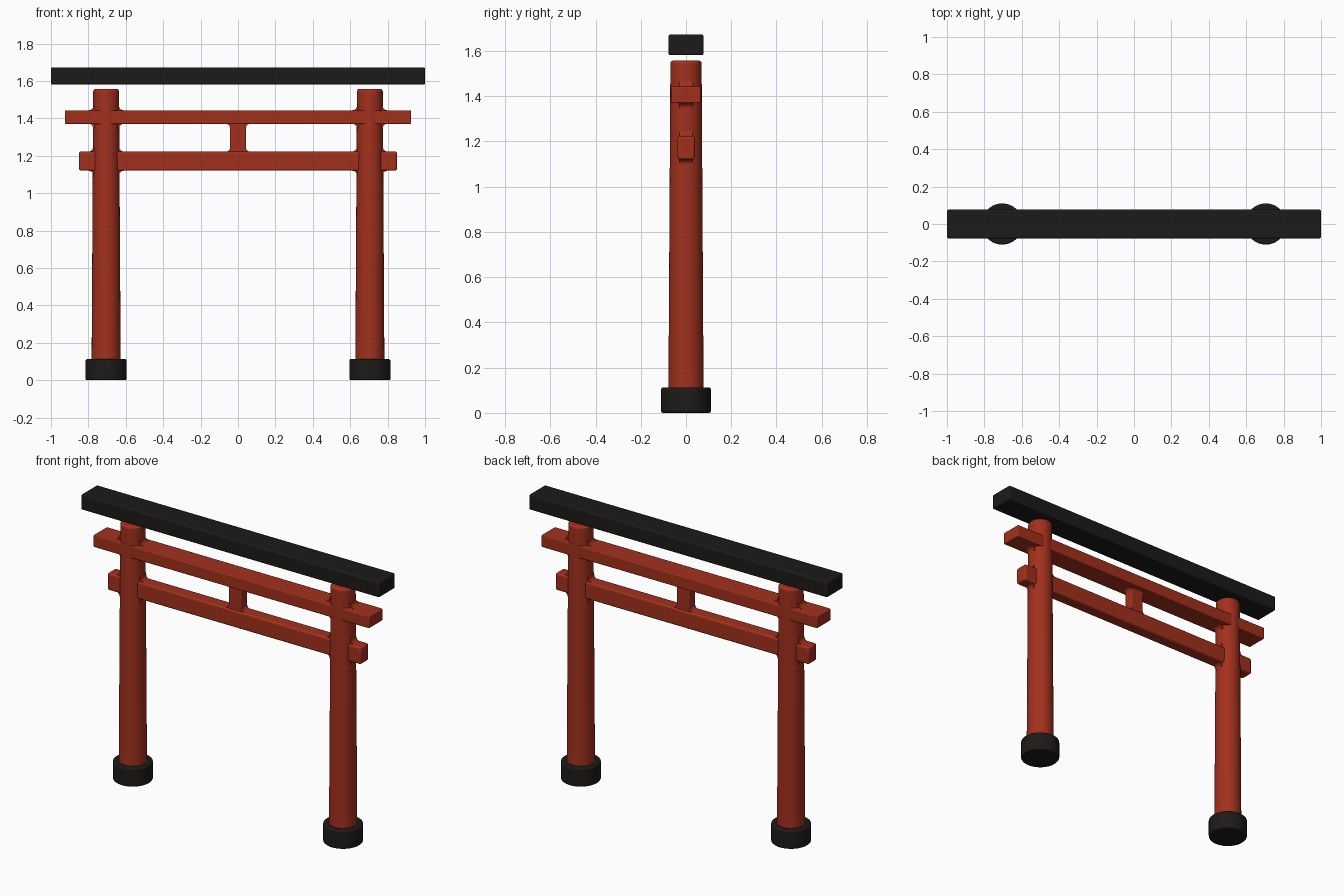
import bpy
import bmesh
import math
from mathutils import Matrix, Vector

default = bpy.data.objects.get("Cube")
if default:
    bpy.data.objects.remove(default, do_unlink=True)


def make_material(name, color):
    mat = bpy.data.materials.new(name)
    mat.use_nodes = True
    mat.diffuse_color = color
    shader = mat.node_tree.nodes["Principled BSDF"]
    shader.inputs["Base Color"].default_value = color
    shader.inputs["Roughness"].default_value = 0.7
    return mat


RED = make_material("red_paint", (0.36, 0.03, 0.012, 1))
BLACK = make_material("black_paint", (0.012, 0.011, 0.01, 1))


def finish(name, bm, mat, bevel=0.0):
    """Turn a bmesh into a softly bevelled, smooth-shaded object."""
    bmesh.ops.recalc_face_normals(bm, faces=bm.faces)
    mesh = bpy.data.meshes.new(name)
    bm.to_mesh(mesh)
    bm.free()
    mesh.materials.append(mat)
    obj = bpy.data.objects.new(name, mesh)
    bpy.context.collection.objects.link(obj)
    if bevel:
        mod = obj.modifiers.new("soft_edges", "BEVEL")
        mod.width = bevel
        mod.segments = 3
        mod.limit_method = "ANGLE"
        mod.angle_limit = math.radians(40)
    bpy.ops.object.select_all(action="DESELECT")
    obj.select_set(True)
    bpy.context.view_layer.objects.active = obj
    bpy.ops.object.shade_smooth_by_angle(angle=math.radians(35))


def beam(name, half_x, half_y, z0, z1, mat, bevel):
    bm = bmesh.new()
    size = Vector((2 * half_x, 2 * half_y, z1 - z0, 1))
    place = Matrix.Translation((0, 0, (z0 + z1) / 2)) @ Matrix.Diagonal(size)
    bmesh.ops.create_cube(bm, size=1, matrix=place)
    finish(name, bm, mat, bevel)


def drum(name, x, r0, r1, z0, z1, mat, bevel):
    bm = bmesh.new()
    bmesh.ops.create_cone(bm, cap_ends=True, segments=48, radius1=r0, radius2=r1,
                          depth=z1 - z0, matrix=Matrix.Translation((x, 0, (z0 + z1) / 2)))
    finish(name, bm, mat, bevel)


def fillets(name, corners, half_y, r=0.024, overlap=0.015):
    """Concave corner pieces; each corner is x, z and the open direction in x and z."""
    bm = bmesh.new()
    steps = 6
    for x, z, dx, dz in corners:
        arc = [(r - r * math.sin(a), r - r * math.cos(a))
               for a in (i * math.pi / 2 / steps for i in range(steps + 1))]
        outline = [(-overlap, -overlap), (r, -overlap)] + arc + [(-overlap, r)]
        verts = [bm.verts.new((x + dx * u, -half_y, z + dz * v)) for u, v in outline]
        face = bm.faces.new(verts)
        out = bmesh.ops.extrude_face_region(bm, geom=[face])
        moved = [v for v in out["geom"] if isinstance(v, bmesh.types.BMVert)]
        bmesh.ops.translate(bm, verts=moved, vec=(0, 2 * half_y, 0))
    finish(name, bm, RED)


PILLAR_X = 0.705
UPPER = (1.37, 1.443)
LOWER = (1.12, 1.223)
POST_HALF = 0.043

# Pillars and their round footings
for side, label in ((1, "left"), (-1, "right")):
    x = side * PILLAR_X
    drum(label + "_footing", x, 0.11, 0.11, 0, 0.112, BLACK, 0.008)
    drum(label + "_pillar", x, 0.078, 0.069, 0.05, 1.558, RED, 0.014)

# Horizontal beams and the short centre post
beam("top_lintel", 1.0, 0.077, 1.581, 1.673, BLACK, 0.008)
beam("upper_rail", 0.925, 0.065, *UPPER, RED, 0.005)
beam("lower_rail", 0.85, 0.039, *LOWER, RED, 0.01)
beam("centre_post", POST_HALF, 0.03, LOWER[1] - 0.02, UPPER[0] + 0.02, RED, 0.006)

# Rounded joints where the rails meet the pillars
for rail, (z0, z1), half_y, radius in (("upper", UPPER, 0.03, 0.069), ("lower", LOWER, 0.028, 0.07)):
    corners = [(side * PILLAR_X + d * radius, z, d, dz)
               for side in (1, -1) for d in (1, -1) for z, dz in ((z0, -1), (z1, 1))]
    fillets(rail + "_rail_joints", corners, half_y)

# Rounded joints at both ends of the centre post
fillets("centre_post_joints",
        [(d * POST_HALF, z, d, dz) for d in (1, -1) for z, dz in ((LOWER[1], 1), (UPPER[0], -1))],
        0.028, r=0.02)
